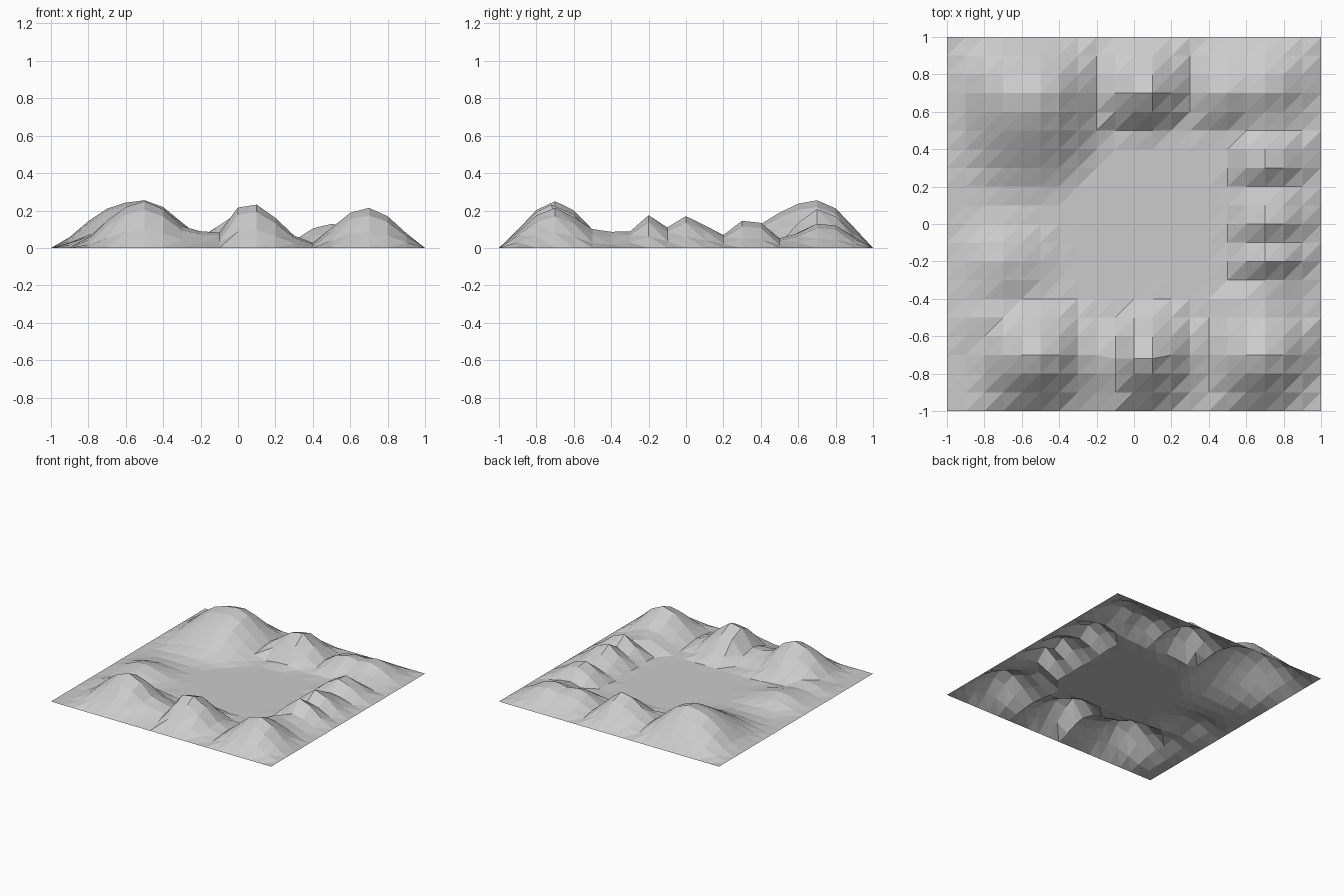
import bpy, bmesh, math

# hills: x, y, height, reach west, east, south, north
HILLS = [
    (-0.50, 0.70, 0.255, 0.75, 0.42, 0.60, 0.80),   # broad back-left hill
    (0.08, 0.70, 0.210, 0.40, 0.28, 0.25, 0.65),    # back middle peak
    (0.48, 0.70, 0.130, 0.28, 0.35, 0.25, 0.60),    # back right shoulder
    (0.70, 0.76, 0.140, 0.30, 0.60, 0.35, 0.60),
    (0.70, 0.34, 0.155, 0.24, 0.55, 0.26, 0.26),    # right-hand ridge
    (0.70, 0.00, 0.170, 0.22, 0.55, 0.22, 0.28),
    (0.70, -0.20, 0.175, 0.22, 0.55, 0.20, 0.20),
    (0.68, -0.70, 0.215, 0.36, 0.65, 0.65, 0.32),   # front right peak
    (0.65, -0.45, 0.110, 0.28, 0.45, 0.25, 0.18),
    (0.05, -0.70, 0.245, 0.24, 0.38, 0.70, 0.32),   # front middle peak
    (-0.20, -0.72, 0.090, 0.25, 0.25, 0.50, 0.30),
    (-0.50, -0.70, 0.250, 0.45, 0.38, 0.65, 0.35),  # front left peak
    (-0.75, -0.20, 0.085, 0.40, 0.40, 0.35, 0.28),  # low left rise
    (-0.80, -0.50, 0.070, 0.30, 0.30, 0.25, 0.25),
]


def bump(x, y, hill):
    hx, hy, h, w, e, s, n = hill
    dx = (x - hx) / (e if x > hx else w)
    dy = (y - hy) / (n if y > hy else s)
    t = max(0.0, 1.0 - math.hypot(dx, dy))
    return h * t * t * (3 - 2 * t)


def taper(c):
    # keeps the square border flat on the ground
    d = min(1.0, max(0.0, 1 - abs(c)) / 0.3)
    return math.sin(d * math.pi / 2)


def height(x, y):
    blend = sum(bump(x, y, k) ** 4 for k in HILLS) ** 0.25
    return blend * taper(x) * taper(y)


# terrain sheet
bm = bmesh.new()
bmesh.ops.create_grid(bm, x_segments=20, y_segments=20, size=1)
for v in bm.verts:
    x, y = v.co.x, v.co.y
    # pull grid rows onto the off-grid summits
    if abs(y + 0.7) < 0.01 and abs(x) < 0.15:
        v.co.y -= 0.02
    v.co.z = height(v.co.x, v.co.y)
bmesh.ops.triangulate(bm, faces=bm.faces[:], quad_method='FIXED')
mesh = bpy.data.meshes.new("terrain")
bm.to_mesh(mesh)
bm.free()
bpy.context.collection.objects.link(bpy.data.objects.new("terrain", mesh))
